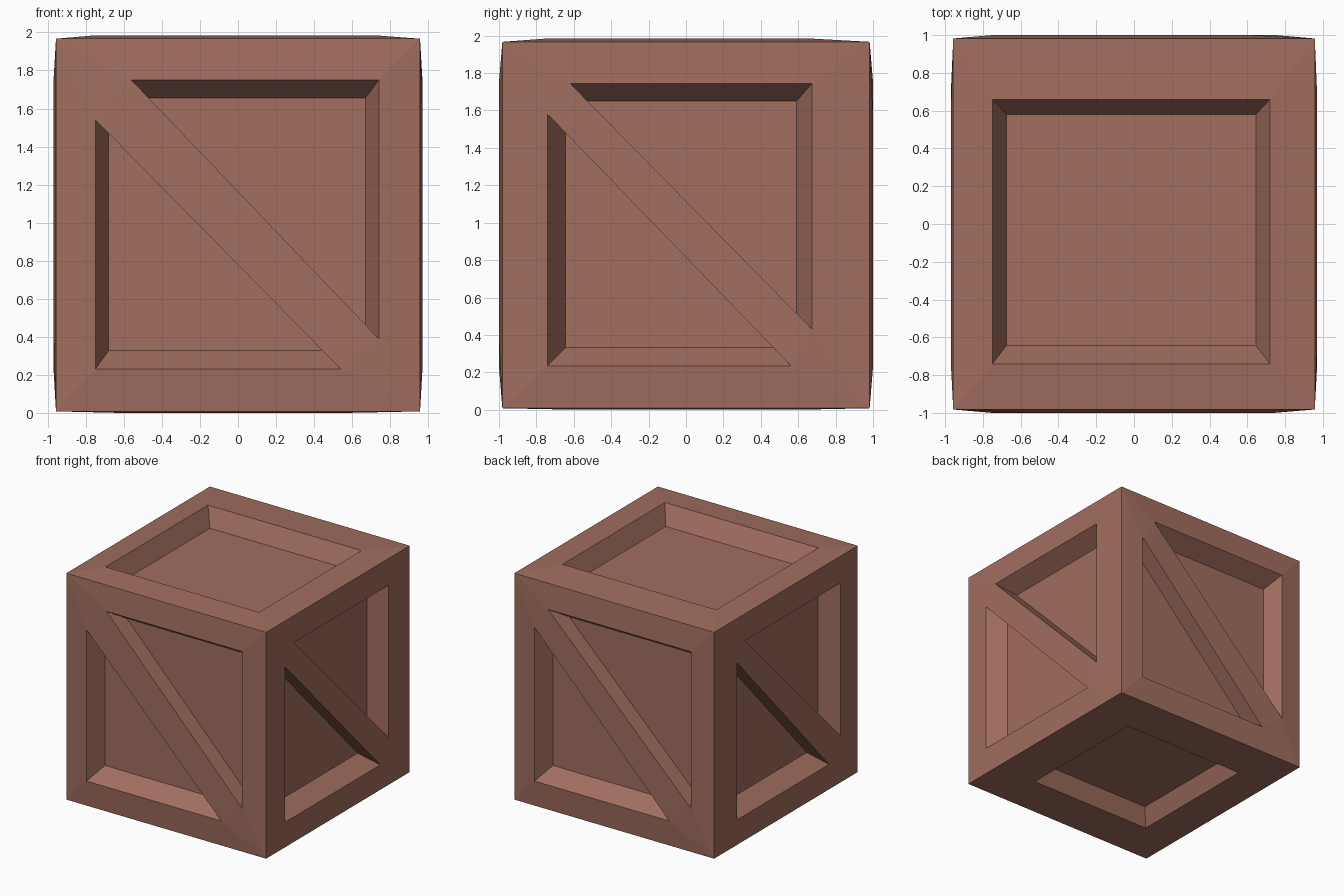
import bpy, bmesh
from mathutils import Vector as V

if "Cube" in bpy.data.objects:
    bpy.data.objects.remove(bpy.data.objects["Cube"])

X, Y, Z = V((1, 0, 0)), V((0, 1, 0)), V((0, 0, 1))
bm = bmesh.new()


def face(pts):
    bm.faces.new([bm.verts.new(p) for p in pts])


def corner(right, up, out, su, sv):
    """Shared outer cube corner of a side."""
    s = right * su + up * sv + out
    return V((s.x * 0.957, s.y * 0.982, 1.967 if s.z > 0 else 0.008))


def recess(rim, floor):
    """Sloped walls and flat floor of a sunken panel."""
    n = len(rim)
    for i in range(n):
        j = (i + 1) % n
        face([rim[i], rim[j], floor[j], floor[i]])
    face(floor)


def braced_side(right, out, dist, l, r, lo, hi, ax, dz, cz, fx, tl, tr):
    """Crate side with a diagonal brace between two sunken triangles."""
    def at(u, v, depth=0.0):
        return right * u + Z * v + out * (dist - depth)
    bl, br, top_r, top_l = [corner(right, Z, out, *s)
                            for s in ((-1, -0), (1, -0), (1, 0), (-1, 0))]
    bl.z = br.z = 0.008
    top_l.z = top_r.z = 1.967
    a, b, c = at(ax, hi), at(r, hi), at(r, cz)
    d, e, f = at(l, dz), at(l, lo), at(fx, lo)
    # frame boards and brace
    for q in ([top_l, a, b, top_r], [top_r, b, c, br], [bl, e, d, top_l],
              [bl, br, f, e], [d, f, c, a], [top_l, d, a], [br, c, f]):
        face(q)
    # sunken triangles, straight along the brace and tapered elsewhere
    dep = 0.15
    k = (hi - cz) / (r - ax)
    recess([a, b, c], [at(ax + 0.095 / k, hi - 0.095, dep), at(r - tr, hi - 0.095, dep),
                       at(r - tr, cz + tr * k, dep)])
    k = (dz - lo) / (fx - l)
    recess([d, e, f], [at(l + tl, dz - tl * k, dep), at(l + tl, lo + 0.097, dep),
                       at(fx - 0.097 / k, lo + 0.097, dep)])


def square_side(up, out, z, x0, x1, v0, v1, taper, dep):
    """Top or bottom with one sunken rectangle."""
    outer = [corner(X, up, out, *s) for s in ((-1, -1), (1, -1), (1, 1), (-1, 1))]
    rim = [X * u + up * v + Z * z for u, v in ((x0, v0), (x1, v0), (x1, v1), (x0, v1))]
    tx, t0, t1 = taper
    floor = [X * u + up * v + Z * z - out * dep for u, v in
             ((x0 + tx, v0 + t0), (x1 - tx, v0 + t0), (x1 - tx, v1 - t1), (x0 + tx, v1 - t1))]
    for i in range(4):
        j = (i + 1) % 4
        face([outer[i], outer[j], rim[j], rim[i]])
    recess(rim, floor)


# four braced sides
braced_side(X, -Y, 1.0, -0.75, 0.74, 0.23, 1.75, -0.56, 1.54, 0.39, 0.54, 0.07, 0.07)
braced_side(Y, X, 0.97, -0.74, 0.675, 0.235, 1.745, -0.62, 1.58, 0.43, 0.56, 0.095, 0.085)
braced_side(-X, Y, 1.0, -0.75, 0.75, 0.23, 1.75, -0.62, 1.56, 0.39, 0.54, 0.07, 0.07)
braced_side(-Y, -X, 0.97, -0.69, 0.73, 0.235, 1.745, -0.58, 1.60, 0.42, 0.57, 0.085, 0.095)
# top and bottom
square_side(Y, Z, 1.985, -0.75, 0.72, -0.74, 0.66, (0.075, 0.097, 0.08), 0.15)
square_side(-Y, -Z, 0.0, -0.62, 0.57, -0.60, 0.59, (0.075, 0.08, 0.08), 0.14)

bmesh.ops.remove_doubles(bm, verts=bm.verts, dist=0.0005)
bmesh.ops.recalc_face_normals(bm, faces=bm.faces)
mesh = bpy.data.meshes.new("crate")
bm.to_mesh(mesh)
bm.free()
crate = bpy.data.objects.new("crate", mesh)
bpy.context.collection.objects.link(crate)

wood = bpy.data.materials.new("wood")
wood.diffuse_color = (0.36, 0.155, 0.115, 1)
wood.use_nodes = True
wood.node_tree.nodes["Principled BSDF"].inputs["Base Color"].default_value = wood.diffuse_color
mesh.materials.append(wood)
